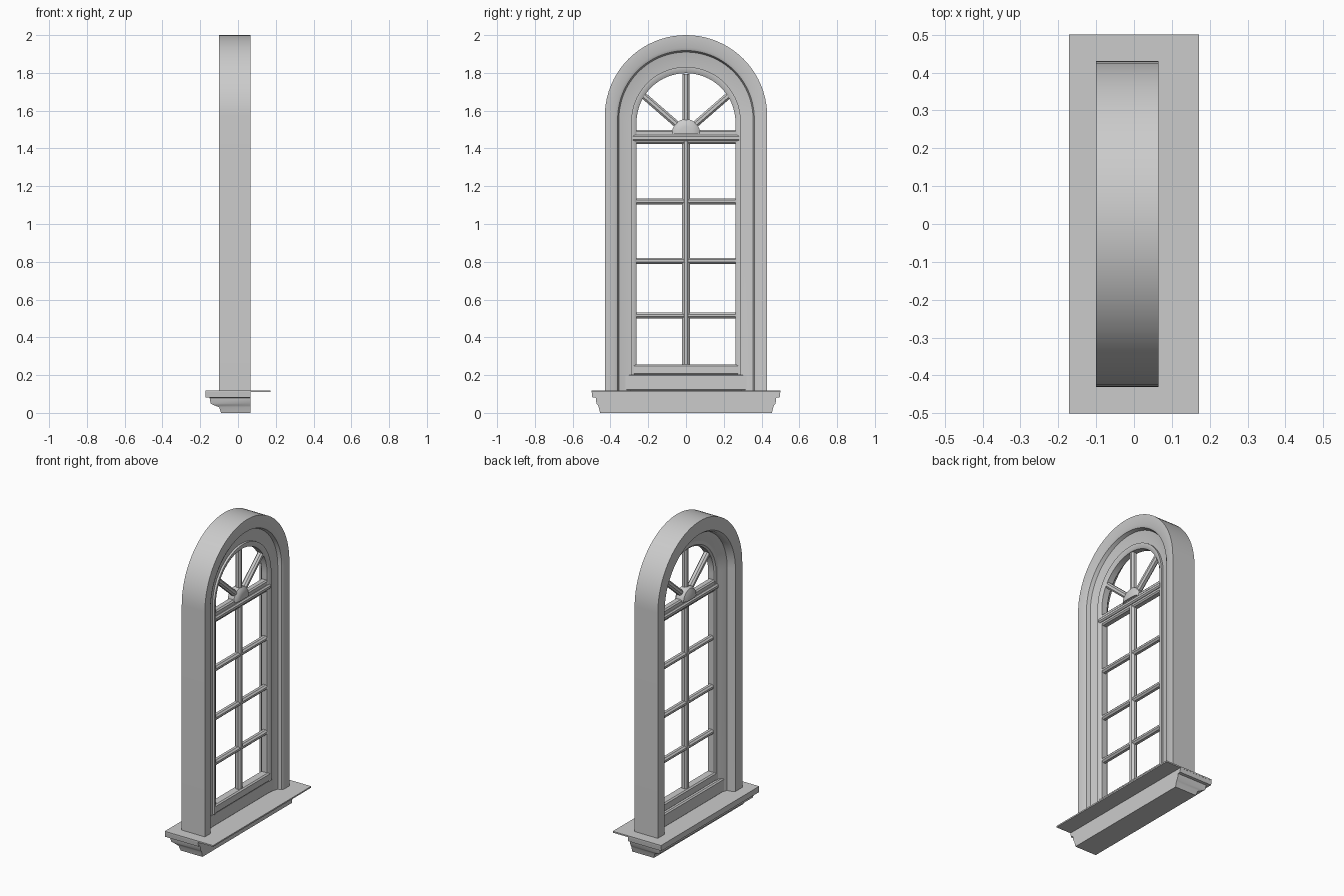
import bpy, bmesh, math
from mathutils import Vector

cube = bpy.data.objects.get("Cube")
if cube:
    bpy.data.objects.remove(cube, do_unlink=True)

paint = bpy.data.materials.new("grey_paint")
paint.use_nodes = True
GREY = (0.6, 0.6, 0.6, 1)
paint.diffuse_color = GREY
paint.node_tree.nodes["Principled BSDF"].inputs["Base Color"].default_value = GREY

OUTER, SPRING, SILL_TOP = 0.43, 1.57, 0.118


def finish(name, bm, smooth=35):
    bmesh.ops.recalc_face_normals(bm, faces=bm.faces[:])
    mesh = bpy.data.meshes.new(name)
    bm.to_mesh(mesh)
    bm.free()
    obj = bpy.data.objects.new(name, mesh)
    bpy.context.collection.objects.link(obj)
    mesh.materials.append(paint)
    bpy.ops.object.select_all(action='DESELECT')
    obj.select_set(True)
    bpy.context.view_layer.objects.active = obj
    bpy.ops.object.shade_smooth_by_angle(angle=math.radians(smooth))
    return obj


def loft(name, rings, closed_ends=True):
    """Skin a list of equal closed rings of points."""
    bm = bmesh.new()
    rows = [[bm.verts.new(p) for p in ring] for ring in rings]
    n = len(rows[0])
    for a, b in zip(rows, rows[1:]):
        for i in range(n):
            j = (i + 1) % n
            bm.faces.new((a[i], a[j], b[j], b[i]))
    if closed_ends:
        bm.faces.new(rows[0])
        bm.faces.new(rows[-1])
    return finish(name, bm)


def arch(name, profile, bottom, steps=40):
    """Sweep a (half width, x) profile up one side, over the arch and down."""
    def ring(angle, z=None):
        pts = []
        for r, x in profile:
            centre = SPRING - (OUTER - r) * 0.2
            height = z if z is not None else centre + r * math.sin(angle)
            pts.append((x, r * math.cos(angle), height))
        return pts
    rings = [ring(0, bottom)]
    rings += [ring(math.pi * i / steps) for i in range(steps + 1)]
    rings.append(ring(math.pi, bottom))
    return loft(name, rings)


def bar(name, start, end, width, x0, x1, bevel=0.008):
    """Bevelled bar in the window plane between two (y, z) points."""
    a, b = Vector(start), Vector(end)
    d = (b - a).normalized()
    side = Vector((-d.y, d.x)) * width / 2
    xm = bevel
    outline = [(x0, -1 + xm * 2 / width), (x0, 1 - xm * 2 / width),
               (x0 + xm, 1), (x1 - xm, 1),
               (x1, 1 - xm * 2 / width), (x1, -1 + xm * 2 / width),
               (x1 - xm, -1), (x0 + xm, -1)]
    return loft(name, [[(x, *(p + side * s)) for x, s in outline] for p in (a, b)])


# Casing: moulded arched surround
arch("casing", [
    (OUTER, -0.10), (OUTER, 0.065), (0.375, 0.065), (0.362, 0.058),
    (0.355, 0.035), (0.32, 0.025), (0.28, 0.02), (0.28, -0.02),
    (0.30, -0.03), (0.325, -0.045), (0.345, -0.052),
    (0.35, -0.085), (0.36, -0.10)], SILL_TOP)

# Sash: inner frame holding the panes
arch("sash_frame", [
    (0.29, -0.025), (0.29, 0.035), (0.277, 0.035), (0.262, 0.025),
    (0.262, -0.015), (0.272, -0.025)], 0.20)
bar("sash_bottom_rail", (-0.285, 0.228), (0.285, 0.228), 0.056, -0.025, 0.035)
bar("apron_rail", (-0.355, 0.16), (0.355, 0.16), 0.09, -0.045, 0.025)

# Transom between the casement and the fanlight
bar("transom", (-0.275, 1.46), (0.275, 1.46), 0.075, -0.02, 0.025)
for x0, x1, label in ((-0.035, -0.015, "inner"), (0.02, 0.04, "outer")):
    bar("transom_bead_" + label, (-0.28, 1.455), (0.28, 1.455), 0.03, x0, x1)

# Glazing bars
bar("mullion", (0, 0.24), (0, 1.44), 0.042, -0.015, 0.027, 0.012)
for i, z in enumerate((0.515, 0.805, 1.12)):
    bar(f"glazing_bar_{i + 1}", (-0.27, z), (0.27, z), 0.032, -0.013, 0.025, 0.01)

# Fanlight spokes and half-round hub
for label, degrees, reach in (("right", 139, 0.305), ("middle", 90, 0.31), ("left", 41, 0.305)):
    t = math.radians(degrees)
    bar("fan_spoke_" + label, (0, 1.485),
        (reach * math.cos(t), 1.485 + reach * math.sin(t)), 0.035, -0.013, 0.025, 0.01)


def half_disc(r, x):
    return [(x, r * math.cos(math.pi * i / 16), 1.48 + r * math.sin(math.pi * i / 16))
            for i in range(17)]


loft("fan_hub", [half_disc(r, x) for r, x in
                 ((0.035, -0.04), (0.065, -0.028), (0.075, -0.012),
                  (0.075, 0.022), (0.06, 0.035), (0.035, 0.04))])

# Sill: stepped moulding, with each level given as z, back x, half length
levels = [(0, -0.09, 0.455), (0.03, -0.10, 0.462), (0.04, -0.125, 0.466),
          (0.05, -0.145, 0.474), (0.08, -0.15, 0.478), (0.082, -0.172, 0.496),
          (SILL_TOP, -0.172, 0.5)]
loft("sill_moulding", [[(x, -h, z), (0.065, -h, z), (0.065, h, z), (x, h, z)]
                       for z, x, h in levels])

# Thin ledge that carries the sill top past the casing
loft("sill_ledge", [[(-0.172, -0.5, z), (0.172, -0.5, z), (0.172, 0.5, z), (-0.172, 0.5, z)]
                    for z in (SILL_TOP - 0.008, SILL_TOP + 0.001)])
